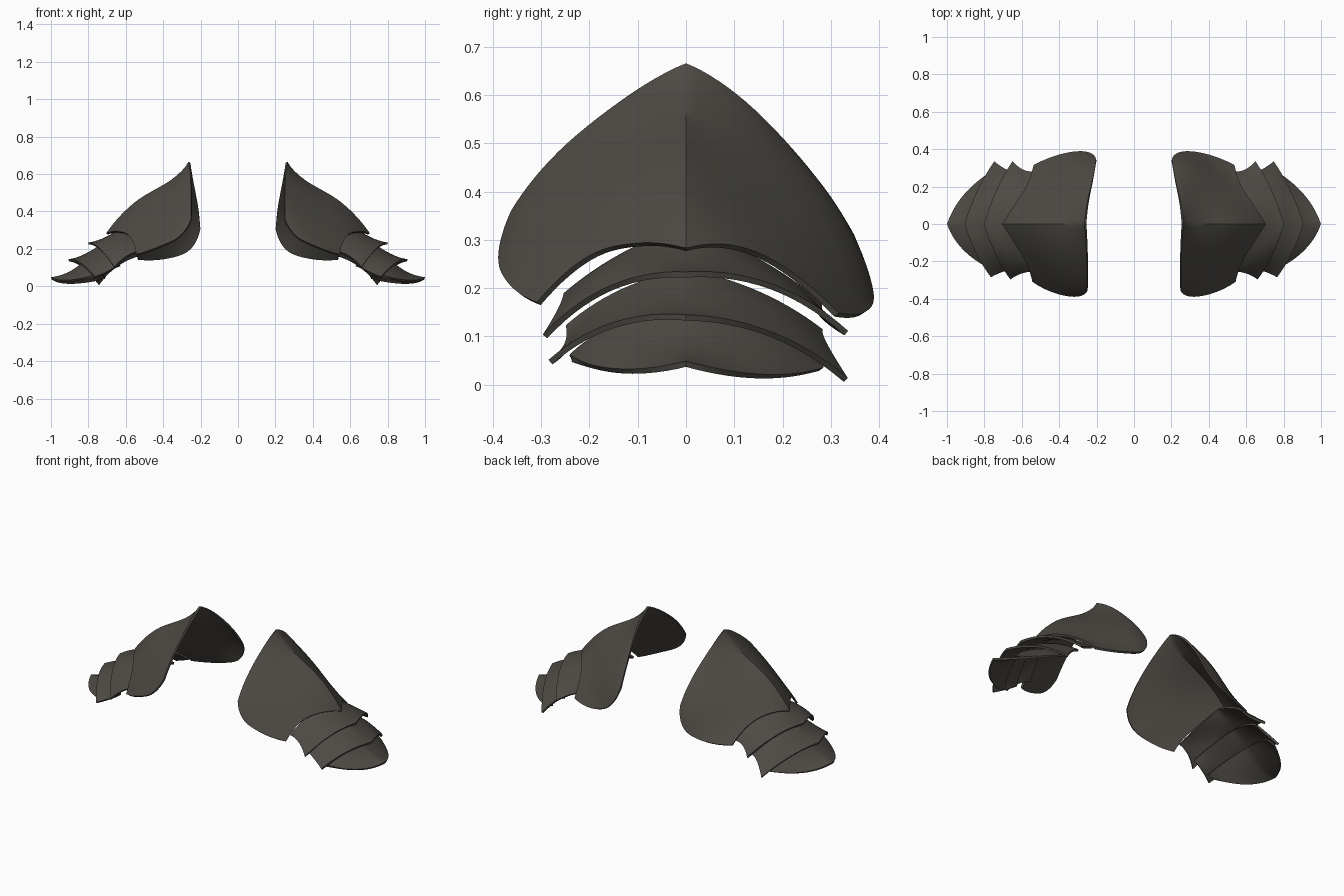
import bpy, bmesh, math
from mathutils import Vector as V

if "Cube" in bpy.data.objects:
    bpy.data.objects.remove(bpy.data.objects["Cube"])

steel = bpy.data.materials.new("dark_steel")
steel.diffuse_color = (0.075, 0.068, 0.058, 1)
steel.use_nodes = True
steel.node_tree.nodes["Principled BSDF"].inputs["Base Color"].default_value = steel.diffuse_color


def spline(pts, n):
    """Catmull-Rom curve through pts, n steps per span, curvature carried on at the ends."""
    a, z = pts[:3], pts[:-4:-1]
    p = [3 * a[0] - 3 * a[1] + a[2]] + list(pts) + [3 * z[0] - 3 * z[1] + z[2]]
    out = []
    for i in range(1, len(p) - 2):
        a, b, c, d = p[i - 1:i + 3]
        for k in range(n):
            t = k / n
            out.append(0.5 * (2 * b + (c - a) * t + (2 * a - 5 * b + 4 * c - d) * t * t
                              + (3 * b - a - 3 * c + d) * t ** 3))
    out.append(V(pts[-1]))
    return out


def plate(name, rows, n=7, thick=0.012):
    """Skin rows of points (centre point = creased ridge), mirrored to both shoulders."""
    cross = []
    for r in rows:
        r = [V(p) for p in r]
        m = len(r) // 2
        cross.append(spline(r[:m + 1], n)[:-1] + spline(r[m:], n))
    cols = [spline(list(c), n) for c in zip(*cross)]
    bm = bmesh.new()
    grid = [[bm.verts.new(p) for p in c] for c in cols]
    for a, b in zip(grid, grid[1:]):
        for i in range(len(a) - 1):
            bm.faces.new((a[i], a[i + 1], b[i + 1], b[i]))
    me = bpy.data.meshes.new(name)
    bm.to_mesh(me)
    bm.free()
    me.materials.append(steel)
    ob = bpy.data.objects.new(name, me)
    bpy.context.collection.objects.link(ob)
    bpy.context.view_layer.objects.active = ob
    ob.select_set(True)
    s = ob.modifiers.new("thickness", 'SOLIDIFY')
    s.thickness, s.offset = thick, 0
    bpy.ops.object.modifier_apply(modifier=s.name)
    bpy.ops.object.shade_smooth_by_angle(angle=math.radians(35))
    mi = ob.modifiers.new("other_side", 'MIRROR')
    mi.use_mirror_merge = False
    ob.select_set(False)


def arch(front, ridge, back, bulge):
    """Five-point row: front corner, ridge, back corner, bowed outward between."""
    f, r, b, u = V(front), V(ridge), V(back), V(bulge)
    w = V((u.x, -u.y, u.z))
    return [f, (f + r) / 2 + w, r, (r + b) / 2 + u, b]


# large shoulder plate, from the neck edge outward
plate("shoulder_plate", [
    [(.25, -.358, .357), (.248, -.26, .48), (.252, -.12, .593), (.26, 0, .663),
     (.245, .12, .583), (.217, .25, .445), (.202, .342, .31)],
    [(.315, -.384, .262), (.335, -.30, .37), (.347, -.15, .495), (.35, 0, .567),
     (.34, .15, .475), (.30, .30, .342), (.26, .382, .195)],
    [(.43, -.362, .205), (.475, -.25, .30), (.515, -.13, .385), (.55, 0, .443),
     (.505, .13, .362), (.455, .25, .27), (.385, .37, .15)],
    [(.54, -.305, .168), (.575, -.20, .262), (.635, -.10, .290), (.70, 0, .28),
     (.635, .10, .284), (.572, .20, .240), (.535, .312, .145)]])

# three overlapping lames down the arm, upper row to flared lower row
plate("upper_lame", [
    arch((.53, -.25, .185), (.60, 0, .325), (.53, .28, .165), (.005, .01, .01)),
    arch((.60, -.26, .155), (.705, 0, .258), (.59, .285, .142), (.01, .02, .032)),
    arch((.66, -.292, .10), (.80, 0, .228), (.65, .332, .107), (.01, .01, .036))])
plate("middle_lame", [
    arch((.63, -.245, .12), (.71, 0, .235), (.63, .28, .11), (.005, .01, .015)),
    arch((.69, -.248, .08), (.815, 0, .168), (.68, .287, .083), (.01, .02, .027)),
    arch((.765, -.281, .047), (.905, 0, .139), (.745, .331, .010), (.01, .01, .030))])
plate("lower_lame", [
    arch((.72, -.235, .06), (.80, 0, .155), (.71, .28, .045), (.01, .02, .015)),
    arch((.745, -.238, .055), (.89, 0, .078), (.735, .283, .04), (.025, .02, .003)),
    arch((.77, -.236, .053), (.998, 0, .043), (.755, .28, .032), (.032, .012, -.02))])
